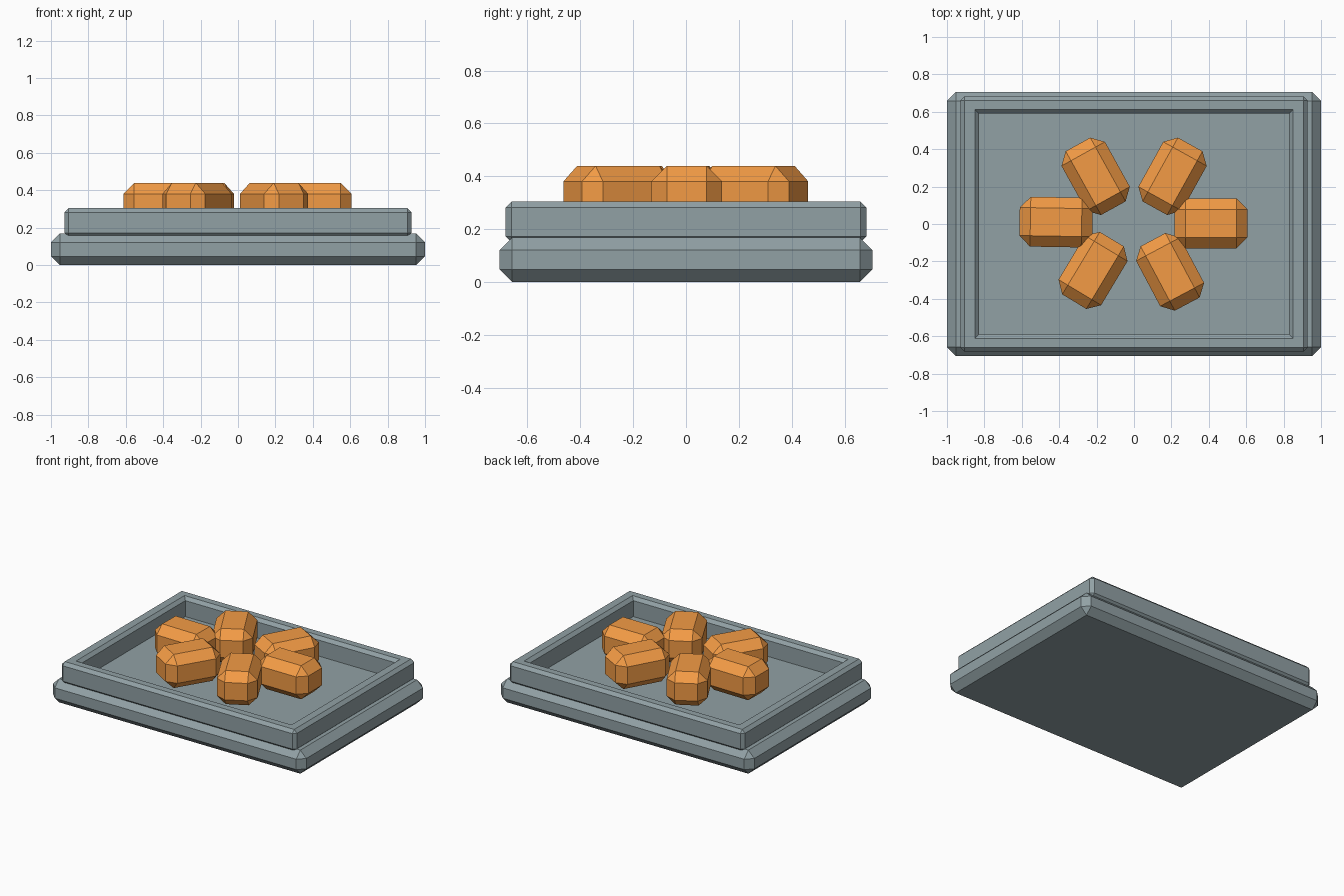
import bpy, bmesh
from math import radians

if "Cube" in bpy.data.objects:
    bpy.data.objects.remove(bpy.data.objects["Cube"])


def finish(name, bm, edges, chamfer, mat):
    """Chamfer the given edges and turn the bmesh into an object."""
    bmesh.ops.recalc_face_normals(bm, faces=bm.faces)
    bmesh.ops.bevel(bm, geom=edges, offset=chamfer, offset_type='OFFSET',
                    segments=1, profile=0.5, affect='EDGES', clamp_overlap=True)
    mesh = bpy.data.meshes.new(name)
    bm.to_mesh(mesh)
    bm.free()
    obj = bpy.data.objects.new(name, mesh)
    bpy.context.collection.objects.link(obj)
    mesh.materials.append(mat)
    return obj


def chamfered_box(name, size, loc, chamfer, mat, angle=0):
    bm = bmesh.new()
    bmesh.ops.create_cube(bm, size=1)
    bmesh.ops.scale(bm, vec=size, verts=bm.verts)
    obj = finish(name, bm, bm.edges[:], chamfer, mat)
    obj.location = loc
    obj.rotation_euler.z = radians(angle)
    return obj


def rim_frame(name, outer, inner, z0, z1, c, mat):
    """Rectangular frame: chamfered outside, square-cornered sloped lip inside."""
    bm = bmesh.new()

    def loop(half, grow, z):
        return [bm.verts.new((sx * (half[0] + grow), sy * (half[1] + grow), z))
                for sx, sy in ((-1, -1), (1, -1), (1, 1), (-1, 1))]

    loops = [loop(outer, 0, z0), loop(outer, 0, z1), loop(inner, c, z1),
             loop(inner, 0, z1 - c), loop(inner, 0, z0)]
    for k, a in enumerate(loops):
        b = loops[(k + 1) % len(loops)]
        for i in range(4):
            j = (i + 1) % 4
            bm.faces.new((a[i], a[j], b[j], b[i]))
    outside = set(loops[0] + loops[1])
    edges = [e for e in bm.edges if set(e.verts) <= outside]
    return finish(name, bm, edges, c, mat)


def material(name, color):
    mat = bpy.data.materials.new(name)
    mat.diffuse_color = (*color, 1)
    mat.use_nodes = True
    mat.node_tree.nodes["Principled BSDF"].inputs["Base Color"].default_value = mat.diffuse_color
    return mat


slate = material("slate", (0.284, 0.356, 0.376))
orange = material("orange", (0.9, 0.33, 0.06))

# Tray: chamfered base slab and raised rim
chamfered_box("tray_base", (2.0, 1.41, 0.168), (0, 0, 0.084), 0.047, slate)
rim_frame("tray_rim", (0.928, 0.682), (0.829, 0.59), 0.15, 0.304, 0.022, slate)

# Ring of six chunky chamfered pieces lying in the tray
pieces = [
    (0.412, 0.003, 0), (0.206, 0.255, 61), (-0.205, 0.255, 119),
    (-0.417, 0.01, 179), (-0.219, -0.248, 239), (0.193, -0.256, 298),
]
for i, (x, y, angle) in enumerate(pieces):
    chamfered_box(f"piece_{i + 1}", (0.39, 0.266, 0.24), (x, y, 0.319),
                  0.058, orange, angle)
